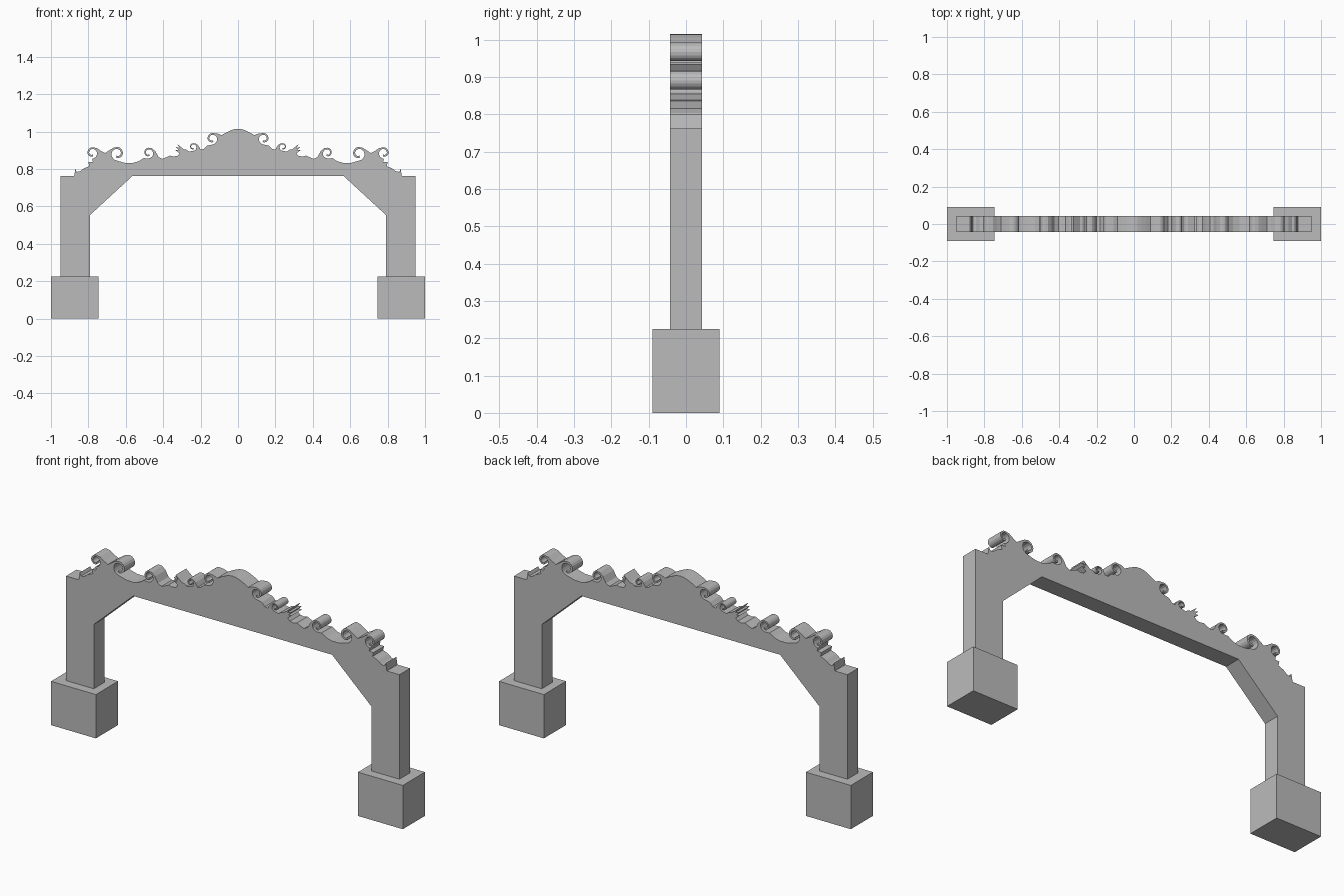
import bpy, bmesh, math

if "Cube" in bpy.data.objects:
    bpy.data.objects.remove(bpy.data.objects["Cube"])

stone = bpy.data.materials.new("grey stone")
stone.diffuse_color = (0.5, 0.5, 0.5, 1)
stone.use_nodes = True
stone.node_tree.nodes["Principled BSDF"].inputs["Base Color"].default_value = stone.diffuse_color


def curl(cx, cz, r, flip=False):
    """Outline of a hooked scroll: outer edge to the tip, then back along the hollow."""
    pts = []
    for i in range(11):
        t = i / 10
        a = math.radians(90 - 200 * t)
        k = r * (1 - 0.4 * t)
        pts.append((k * math.cos(a), k * math.sin(a)))
    for i in range(17):
        t = i / 16
        a = math.radians(-110 + 380 * t)
        k = r * (0.3 + 0.75 * t)
        pts.append((k * math.cos(a), k * math.sin(a)))
    if flip:
        pts = [(-x, z) for x, z in reversed(pts)]
    return [(cx + x, cz + z) for x, z in pts]


def finish(bm, name):
    bmesh.ops.recalc_face_normals(bm, faces=bm.faces)
    me = bpy.data.meshes.new(name)
    bm.to_mesh(me)
    bm.free()
    me.materials.append(stone)
    ob = bpy.data.objects.new(name, me)
    bpy.context.collection.objects.link(ob)
    return ob


# right half of the arch outline, from the crown outwards and down the post
half = [(0.02, 1.013), (0.04, 1.006), (0.065, 0.994), (0.088, 0.981), (0.11, 0.99)]
half += curl(0.138, 0.962, 0.03)                       # crown scroll
half += [(0.165, 0.925), (0.183, 0.907), (0.2, 0.904), (0.212, 0.925), (0.225, 0.936)]
half += curl(0.24, 0.918, 0.02)                        # small scroll
half += [(0.262, 0.893), (0.275, 0.903), (0.29, 0.905), (0.325, 0.934), (0.31, 0.911),
         (0.335, 0.919), (0.316, 0.9), (0.335, 0.901), (0.312, 0.884), (0.325, 0.87),
         (0.345, 0.867), (0.365, 0.872), (0.385, 0.862), (0.405, 0.854), (0.425, 0.865),
         (0.442, 0.895), (0.46, 0.911)]                # leaf spikes and wave
half += curl(0.478, 0.886, 0.028)                      # wave scroll
half += [(0.505, 0.858), (0.53, 0.842), (0.565, 0.832), (0.605, 0.833)]
half += curl(0.645, 0.882, 0.036, True)                # paired scrolls
half += [(0.665, 0.914), (0.685, 0.902), (0.71, 0.885), (0.733, 0.897), (0.755, 0.912)]
half += curl(0.78, 0.886, 0.03)
half += [(0.776, 0.838), (0.8, 0.836), (0.795, 0.815), (0.825, 0.803), (0.845, 0.787),
         (0.862, 0.785), (0.87, 0.8), (0.876, 0.762)]
half += [(0.948, 0.762), (0.948, 0.225), (0.79, 0.225), (0.79, 0.555), (0.565, 0.762)]

# full arch, mirrored and extruded in depth
outline = [(0, 1.015)] + half + [(-x, z) for x, z in reversed(half)]
bm = bmesh.new()
face = bm.faces.new([bm.verts.new((x, -0.043, z)) for x, z in outline])
ext = bmesh.ops.extrude_face_region(bm, geom=[face])
for v in ext["geom"]:
    if isinstance(v, bmesh.types.BMVert):
        v.co.y = 0.043
if len([f for f in bm.faces if len(f.verts) > 4]) < 2:
    bm.faces.new([v for v in bm.verts if v.co.y < 0])
bmesh.ops.triangulate(bm, faces=[f for f in bm.faces if len(f.verts) > 4])
finish(bm, "scrolled_arch")

# plinth blocks
for side, name in ((-1, "left_plinth"), (1, "right_plinth")):
    bm = bmesh.new()
    bmesh.ops.create_cube(bm, size=1)
    for v in bm.verts:
        v.co = (side * 0.8725 + v.co.x * 0.255, v.co.y * 0.18, (v.co.z + 0.5) * 0.225)
    finish(bm, name)
